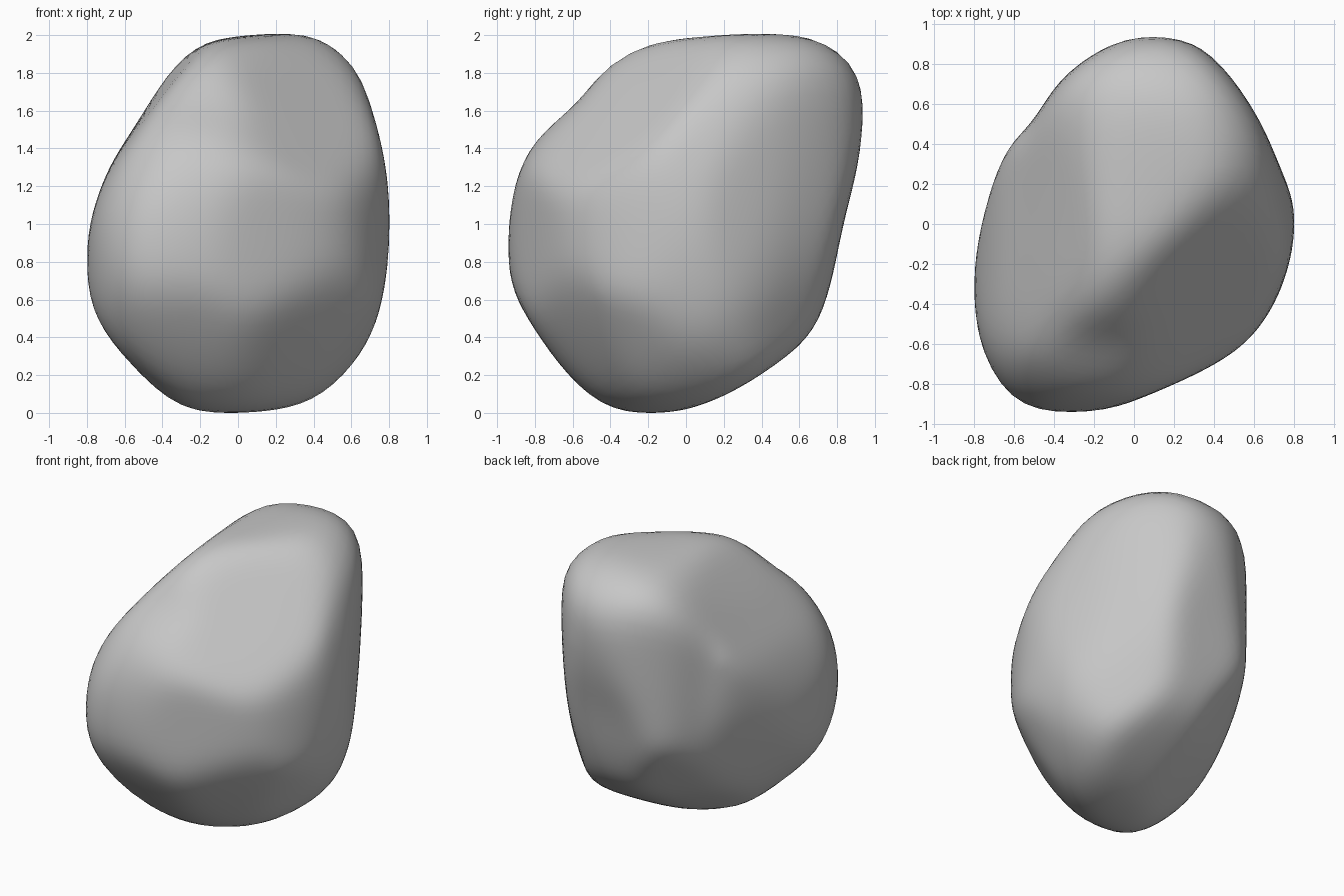
import bpy
import bmesh
import math
from mathutils import Vector

default_cube = bpy.data.objects.get("Cube")
if default_cube:
    bpy.data.objects.remove(default_cube, do_unlink=True)

# Boulder outlines, measured around its centre on six carving planes
FRONT = [(-.8, -.2), (-.7, .22), (-.52, .53), (-.37, .78), (-.2, .94), (.35, 1), (.52, .94),
         (.65, .77), (.8, .05), (.7, -.6), (.52, -.84), (.3, -.97), (-.35, -.97), (-.7, -.66)]
SIDE = [(-.94, -.1), (-.83, .37), (-.56, .63), (-.33, .9), (.3, 1), (.7, .99), (.92, .78),
        (.92, .45), (.83, .05), (.62, -.63), (0, -.98), (-.45, -.95), (-.85, -.45)]
TOP = [(-.8, -.3), (-.67, .3), (-.5, .5), (-.32, .75), (.08, .95), (.48, .75), (.73, .25),
       (.8, -.05), (.58, -.56), (0, -.87), (-.3, -.94), (-.52, -.91), (-.7, -.77)]
FRONT_CORNER = [(-1.02, -.23), (-.83, .24), (-.17, .85), (.08, 1.07), (.34, 1.14), (.61, 1.07),
                (.8, .88), (.82, .22), (.67, -.63), (.16, -.99), (-.45, -.97), (-.93, -.55)]
BACK_CORNER = [(-.83, .58), (-.76, .79), (-.54, .93), (.12, .95), (.75, .57), (1.01, .05),
               (.85, -.51), (.35, -.92), (-.54, -.74), (-.67, -.56), (-.78, -.15)]
UNDER_CORNER = [(-.82, -.05), (-.66, .6), (-.36, 1), (.17, 1.21), (.67, .98), (.73, .68),
                (.7, -.05), (.43, -.77), (-.03, -1.09), (-.36, -.97), (-.76, -.36)]

# Broad worn faces: the way each one looks, and its distance from the centre
WORN_FACES = [((.5, -.58, .62), .73), ((.3, -.75, .6), .82), ((-.45, .45, -.75), .81),
              ((-.5, .6, -.5), .76), ((.75, -.35, -.5), .87), ((.5, -.65, -.55), .88)]

HARDNESS = 50  # how crisply the cuts meet
GROWTH = 1.02  # makes up for the stone lost in rounding


def plane_axes(turn, tilt):
    """Right and up axes of a carving plane, from its turn and tilt in degrees."""
    a, e = math.radians(turn), math.radians(tilt)
    right = Vector((math.cos(a), math.sin(a), 0))
    away = Vector((-math.sin(a), math.cos(a), 0))
    return right, away * math.sin(e) + Vector((0, 0, math.cos(e)))


def rounded(points, steps=4):
    """Closed smooth curve through the outline points."""
    pts = [Vector(p) for p in points]
    n = len(pts)
    curve = []
    for i in range(n):
        a, b, c, d = (pts[(i + k) % n] for k in range(4))
        for s in range(steps):
            t = s / steps
            curve.append(b + (c - a) * t / 2 + (a * 2 - b * 5 + c * 4 - d) * t**2 / 2
                         + (b * 3 - a - c * 3 + d) * t**3 / 2)
    return curve


def reach(curve, direction):
    """Distance from the centre to the outline along a flat direction."""
    best = 0
    for i, p in enumerate(curve):
        edge = curve[(i + 1) % len(curve)] - p
        cross = direction.x * edge.y - direction.y * edge.x
        if abs(cross) < 1e-9:
            continue
        along = (p.x * edge.y - p.y * edge.x) / cross
        share = (p.x * direction.y - p.y * direction.x) / cross
        if along > 0 and -1e-6 <= share <= 1 + 1e-6:
            best = max(best, along)
    return best


planes = [(rounded(outline), *plane_axes(turn, tilt)) for outline, turn, tilt in (
    (FRONT, 0, 0), (SIDE, 90, 0), (TOP, 0, 90),
    (FRONT_CORNER, 35, 30), (BACK_CORNER, 215, 30), (UNDER_CORNER, 145, -30))]
faces = [(Vector(normal).normalized(), distance) for normal, distance in WORN_FACES]


def radius(direction):
    """Soft minimum of all the cuts, so the carved ridges stay rounded."""
    cuts = []
    for curve, right, up in planes:
        flat = Vector((direction.dot(right), direction.dot(up)))
        if flat.length > .05:
            cuts.append(max(reach(curve, flat), .1))
    for normal, distance in faces:
        facing = direction.dot(normal)
        if facing > .1:
            cuts.append(distance / facing)
    return GROWTH * sum(cut ** -HARDNESS for cut in cuts) ** (-1 / HARDNESS)


# Carve the boulder from a sphere, then soften the ridges
bm = bmesh.new()
bmesh.ops.create_icosphere(bm, subdivisions=5, radius=1)
for v in bm.verts:
    way = v.co.normalized()
    v.co = way * radius(way)
for _ in range(5):
    bmesh.ops.smooth_vert(bm, verts=bm.verts, factor=.5,
                          use_axis_x=True, use_axis_y=True, use_axis_z=True)

# Rest it on the ground
lowest = min(v.co.z for v in bm.verts)
bmesh.ops.translate(bm, verts=bm.verts, vec=(0, 0, -lowest))

mesh = bpy.data.meshes.new("boulder")
bm.to_mesh(mesh)
bm.free()
mesh.shade_smooth()
boulder = bpy.data.objects.new("boulder", mesh)
bpy.context.collection.objects.link(boulder)

# Plain grey stone
stone = bpy.data.materials.new("grey_stone")
stone.use_nodes = True
colour = (.57, .57, .57, 1)
stone.diffuse_color = colour
stone.node_tree.nodes["Principled BSDF"].inputs["Base Color"].default_value = colour
mesh.materials.append(stone)
